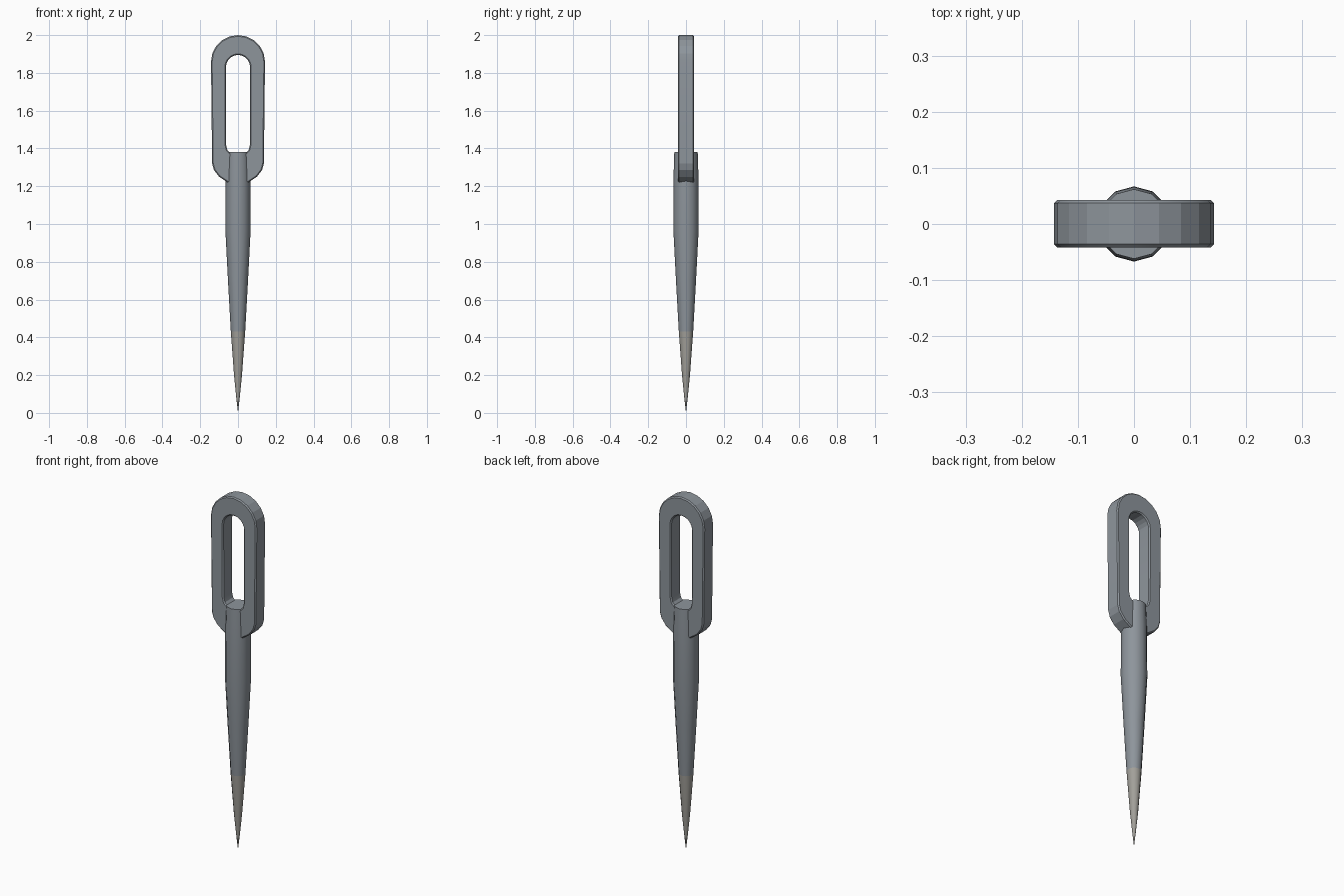
import bpy, bmesh, math

if "Cube" in bpy.data.objects:
    bpy.data.objects.remove(bpy.data.objects["Cube"])


def material(name, color):
    m = bpy.data.materials.new(name)
    m.diffuse_color = (*color, 1)
    m.use_nodes = True
    m.node_tree.nodes["Principled BSDF"].inputs["Base Color"].default_value = m.diffuse_color
    return m


steel = material("steel", (0.27, 0.30, 0.33))
bare = material("bare_metal", (0.36, 0.35, 0.32))


def finish(bm, name, mats, angle):
    bmesh.ops.recalc_face_normals(bm, faces=bm.faces[:])
    me = bpy.data.meshes.new(name)
    bm.to_mesh(me)
    bm.free()
    for m in mats:
        me.materials.append(m)
    ob = bpy.data.objects.new(name, me)
    bpy.context.collection.objects.link(ob)
    bpy.ops.object.select_all(action='DESELECT')
    ob.select_set(True)
    bpy.context.view_layer.objects.active = ob
    bpy.ops.object.shade_smooth_by_angle(angle=math.radians(angle))
    return ob


def arch(radius, centre_z, rz, legs, n=10):
    """Right leg upwards, over a half-round top, down the mirrored left leg."""
    top = [(radius * math.cos(math.pi * i / n), centre_z + rz * math.sin(math.pi * i / n))
           for i in range(n + 1)]
    return legs + top + [(-x, z) for x, z in reversed(legs)]


# Spike: tapered round shank with a bright point
profile = [(0.009, 0.08), (0.021, 0.2), (0.038, 0.43), (0.053, 0.7),
           (0.067, 0.97), (0.066, 1.25), (0.062, 1.38)]
SIDES = 12
bm = bmesh.new()
tip = bm.verts.new((0, 0, 0))
rings = [[bm.verts.new((r * math.cos(math.tau * i / SIDES), r * math.sin(math.tau * i / SIDES), z))
          for i in range(SIDES)] for r, z in profile]
for i in range(SIDES):
    j = (i + 1) % SIDES
    bm.faces.new((tip, rings[0][j], rings[0][i])).material_index = 1
    for k in range(len(rings) - 1):
        f = bm.faces.new((rings[k][i], rings[k][j], rings[k + 1][j], rings[k + 1][i]))
        f.material_index = 1 if k < 2 else 0
bm.faces.new(rings[-1])
finish(bm, "spike", [steel, bare], 40)

# Eye loop: open link whose ends are buried in the shank
outer = arch(0.143, 1.86, 0.14,
             [(0.03, 1.215), (0.055, 1.22), (0.10, 1.25), (0.127, 1.285), (0.137, 1.32)])
inner = arch(0.064, 1.83, 0.065,
             [(0.03, 1.372), (0.042, 1.378), (0.056, 1.392), (0.063, 1.42)])
bm = bmesh.new()
face = bm.faces.new([bm.verts.new((x, -0.042, z)) for x, z in outer + inner[::-1]])
ext = bmesh.ops.extrude_face_region(bm, geom=[face])
bmesh.ops.translate(bm, vec=(0, 0.085, 0),
                    verts=[v for v in ext["geom"] if isinstance(v, bmesh.types.BMVert)])
loop = finish(bm, "eye_loop", [steel], 15)
bev = loop.modifiers.new("rim_bevel", 'BEVEL')
bev.width = 0.006
bev.segments = 1
bev.limit_method = 'ANGLE'
bev.angle_limit = math.radians(60)
